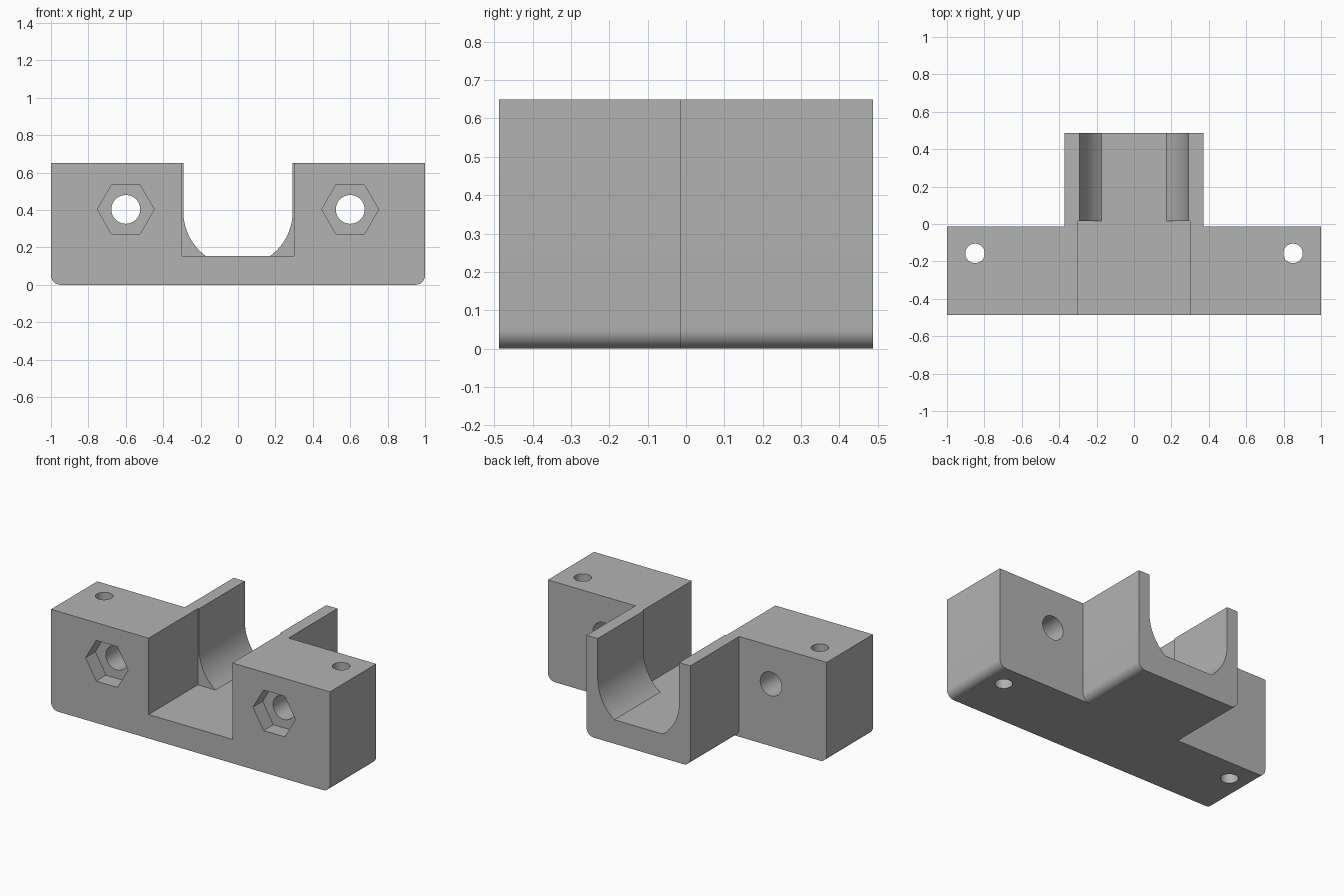
import bpy
from math import cos, sin, pi, radians, sqrt

if "Cube" in bpy.data.objects:
    bpy.data.objects.remove(bpy.data.objects["Cube"])

HEIGHT, FLOOR, HALF_DEPTH = 0.65, 0.155, 0.487
STEP = -0.013          # rear face of the wide front bar
CHANNEL_END = 0.017    # where the square channel becomes the rounded cradle

grey = bpy.data.materials.new("plain grey")
grey.use_nodes = True
colour = (0.45, 0.45, 0.45, 1)
grey.diffuse_color = colour
grey.node_tree.nodes["Principled BSDF"].inputs["Base Color"].default_value = colour


def arc(cx, cz, r, start, end, steps):
    """Points along an arc, angles in degrees."""
    angles = [radians(start + (end - start) * i / steps) for i in range(steps + 1)]
    return [(cx + r * cos(a), cz + r * sin(a)) for a in angles]


def prism(name, outline, y0, y1):
    """Extrude a counter-clockwise x-z outline from y0 to y1."""
    n = len(outline)
    verts = [(x, y, z) for y in (y0, y1) for x, z in outline]
    faces = [tuple(range(n)), tuple(reversed(range(n, 2 * n)))]
    faces += [(i, i + n, (i + 1) % n + n, (i + 1) % n) for i in range(n)]
    mesh = bpy.data.meshes.new(name)
    mesh.from_pydata(verts, [], faces)
    mesh.materials.append(grey)
    obj = bpy.data.objects.new(name, mesh)
    bpy.context.collection.objects.link(obj)
    return obj


def block_outline(half, r=0.05):
    """Box section with rounded lower corners."""
    return (arc(-half + r, r, r, 180, 270, 8) + arc(half - r, r, r, 270, 360, 8)
            + [(half, HEIGHT), (-half, HEIGHT)])


def combine(target, tool, operation):
    """Apply a boolean and remove the tool."""
    mod = target.modifiers.new("boolean", 'BOOLEAN')
    mod.operation, mod.solver, mod.object = operation, 'EXACT', tool
    bpy.context.view_layer.objects.active = target
    bpy.ops.object.modifier_apply(modifier=mod.name)
    bpy.data.objects.remove(tool)


# Wide front bar and narrow rear arm
body = prism("mounting_bracket", block_outline(1.0), -HALF_DEPTH, STEP)
combine(body, prism("rear_arm", block_outline(0.372), -0.2, HALF_DEPTH), 'UNION')

# Square channel through the bar
square = [(-0.3, FLOOR), (0.3, FLOOR), (0.3, 1), (-0.3, 1)]
combine(body, prism("channel_cutter", square, -1, CHANNEL_END), 'DIFFERENCE')

# Round-sided cradle with a flat floor along the arm
radius, centre = 0.292, 0.39
flat = math_angle = 0
half_floor = sqrt(radius ** 2 - (centre - FLOOR) ** 2)
sweep = next(a / 10 for a in range(900) if radius * sin(radians(a / 10)) >= centre - FLOOR)
side = arc(0, centre, radius, -sweep, 0, 16)
side[0] = (half_floor, FLOOR)
cradle = side + [(radius, 1), (-radius, 1)] + [(-x, z) for x, z in reversed(side)]
combine(body, prism("cradle_cutter", cradle, -0.1, 1), 'DIFFERENCE')

for s in (-1, 1):
    # Bolt hole and hexagonal nut pocket
    combine(body, prism("bolt_cutter", arc(s * 0.6, 0.403, 0.077, 0, 352.5, 47), -1, 0.2), 'DIFFERENCE')
    combine(body, prism("nut_cutter", arc(s * 0.6, 0.403, 0.152, 0, 300, 5), -1, -HALF_DEPTH + 0.1), 'DIFFERENCE')
    # Vertical screw hole
    bpy.ops.mesh.primitive_cylinder_add(vertices=48, radius=0.052, depth=2, location=(s * 0.85, -0.157, 0.3))
    combine(body, bpy.context.object, 'DIFFERENCE')

# Crisp edges, smooth curved walls
bpy.ops.object.select_all(action='DESELECT')
body.select_set(True)
bpy.context.view_layer.objects.active = body
bpy.ops.object.shade_smooth_by_angle(angle=radians(30))
